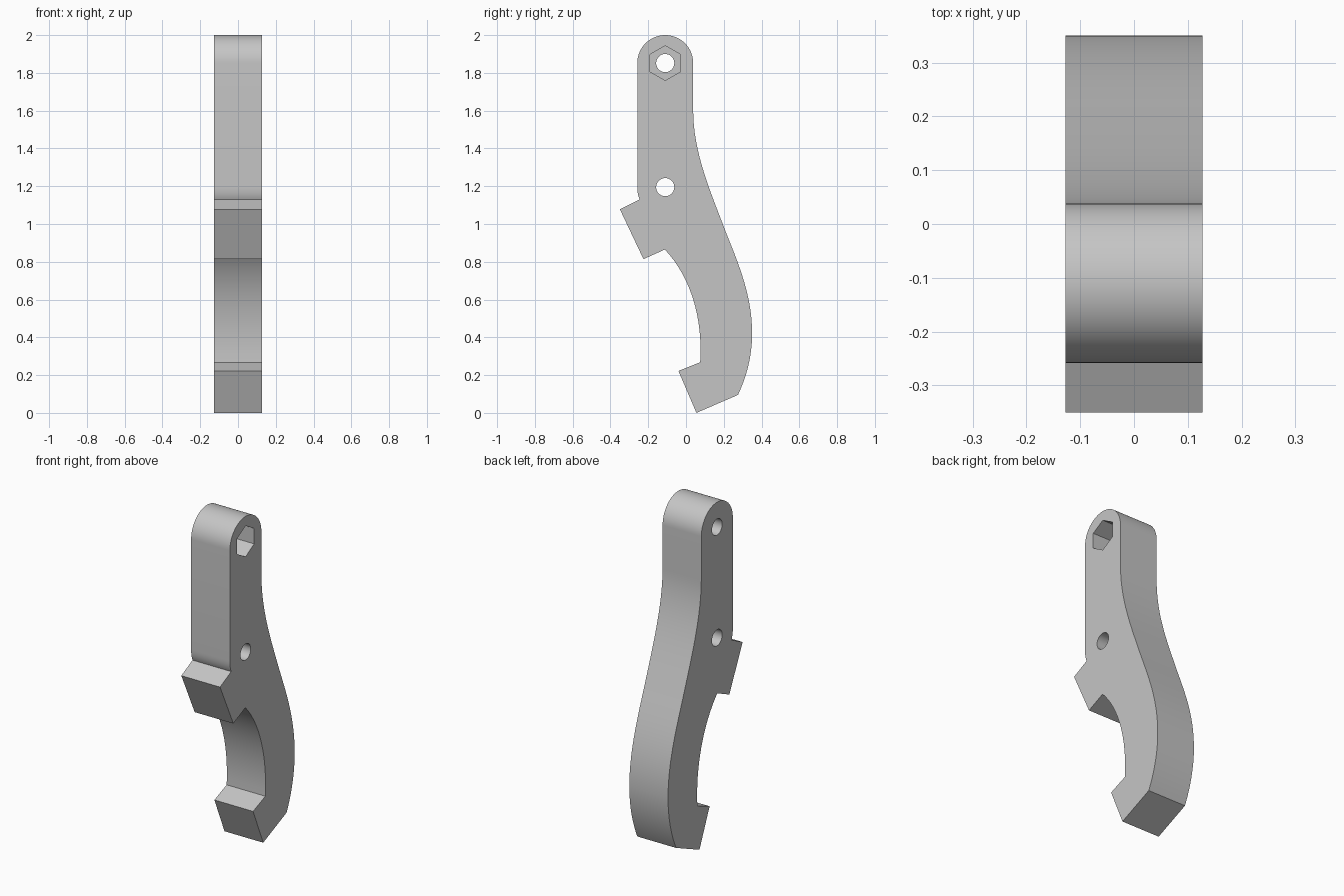
import bpy, bmesh, math
from mathutils import Vector
from mathutils.geometry import interpolate_bezier

if "Cube" in bpy.data.objects:
    bpy.data.objects.remove(bpy.data.objects["Cube"])

HALF = 0.127                 # half thickness of the lever
PIVOT = (-0.11, 1.852)       # upper hole, centre of the rounded end
LOWER = (-0.11, 1.195)       # lower hole
END_R = 0.148

grey = bpy.data.materials.new("plain grey")
grey.use_nodes = True
colour = (0.56, 0.56, 0.56, 1)
grey.diffuse_color = colour
grey.node_tree.nodes["Principled BSDF"].inputs["Base Color"].default_value = colour


def bezier(a, b, c, d, n=16):
    """Points of a cubic curve, without its last point."""
    return [tuple(p) for p in interpolate_bezier(*map(Vector, (a, b, c, d)), n + 1)][:-1]


def ring(centre, radius, sides):
    """Regular polygon with one corner pointing up."""
    return [(centre[0] + radius * math.sin(math.tau * i / sides),
             centre[1] + radius * math.cos(math.tau * i / sides)) for i in range(sides)]


def slab(name, outline, x0, x1):
    """Extrude a (y, z) outline along x."""
    bm = bmesh.new()
    face = bm.faces.new([bm.verts.new((x0, y, z)) for y, z in outline])
    grown = bmesh.ops.extrude_face_region(bm, geom=[face])
    moved = [v for v in grown["geom"] if isinstance(v, bmesh.types.BMVert)]
    bmesh.ops.translate(bm, vec=(x1 - x0, 0, 0), verts=moved)
    bmesh.ops.recalc_face_normals(bm, faces=bm.faces)
    mesh = bpy.data.meshes.new(name)
    bm.to_mesh(mesh)
    bm.free()
    mesh.materials.append(grey)
    obj = bpy.data.objects.new(name, mesh)
    bpy.context.collection.objects.link(obj)
    return obj


# Rounded top end
outline = [(PIVOT[0] - END_R * math.cos(math.pi * i / 32),
            PIVOT[1] + END_R * math.sin(math.pi * i / 32)) for i in range(33)]
# Back edge: S-curve down to the foot
outline += bezier((0.038, 1.6), (0.038, 1.38), (0.13, 1.17), (0.208, 0.965))
outline += bezier((0.208, 0.965), (0.28, 0.785), (0.35, 0.62), (0.35, 0.42))
outline += bezier((0.35, 0.42), (0.35, 0.30), (0.32, 0.19), (0.275, 0.095))
# Foot with its toe
outline += [(0.275, 0.095), (0.055, 0), (-0.04, 0.222)]
# Inner arch
outline += bezier((0.075, 0.268), (0.09, 0.5), (0.025, 0.72), (-0.112, 0.865))
# Upper jaw block
outline += [(-0.112, 0.865), (-0.225, 0.814), (-0.35, 1.078)]
# Small fillet into the straight front edge
outline += bezier((-0.245, 1.13), (-0.254, 1.15), (-0.258, 1.17), (-0.258, 1.2), 8)
outline += [(-0.258, 1.2)]
lever = slab("lever_arm", outline, -HALF, HALF)

# Two through holes and a hexagonal nut pocket on one side
cutters = [
    slab("upper_hole_cutter", ring(PIVOT, 0.048, 40), -0.2, 0.2),
    slab("lower_hole_cutter", ring(LOWER, 0.048, 40), -0.2, 0.2),
    slab("nut_pocket_cutter", ring(PIVOT, 0.092, 6), 0.0, 0.2),
]
bpy.ops.object.select_all(action='DESELECT')
bpy.context.view_layer.objects.active = lever
lever.select_set(True)
for cutter in cutters:
    cutter.hide_render = True
    mod = lever.modifiers.new(cutter.name, 'BOOLEAN')
    mod.operation = 'DIFFERENCE'
    mod.solver = 'EXACT'
    mod.object = cutter
    bpy.ops.object.modifier_apply(modifier=mod.name)
    bpy.data.objects.remove(cutter)

bpy.ops.object.shade_smooth_by_angle(angle=math.radians(25))
